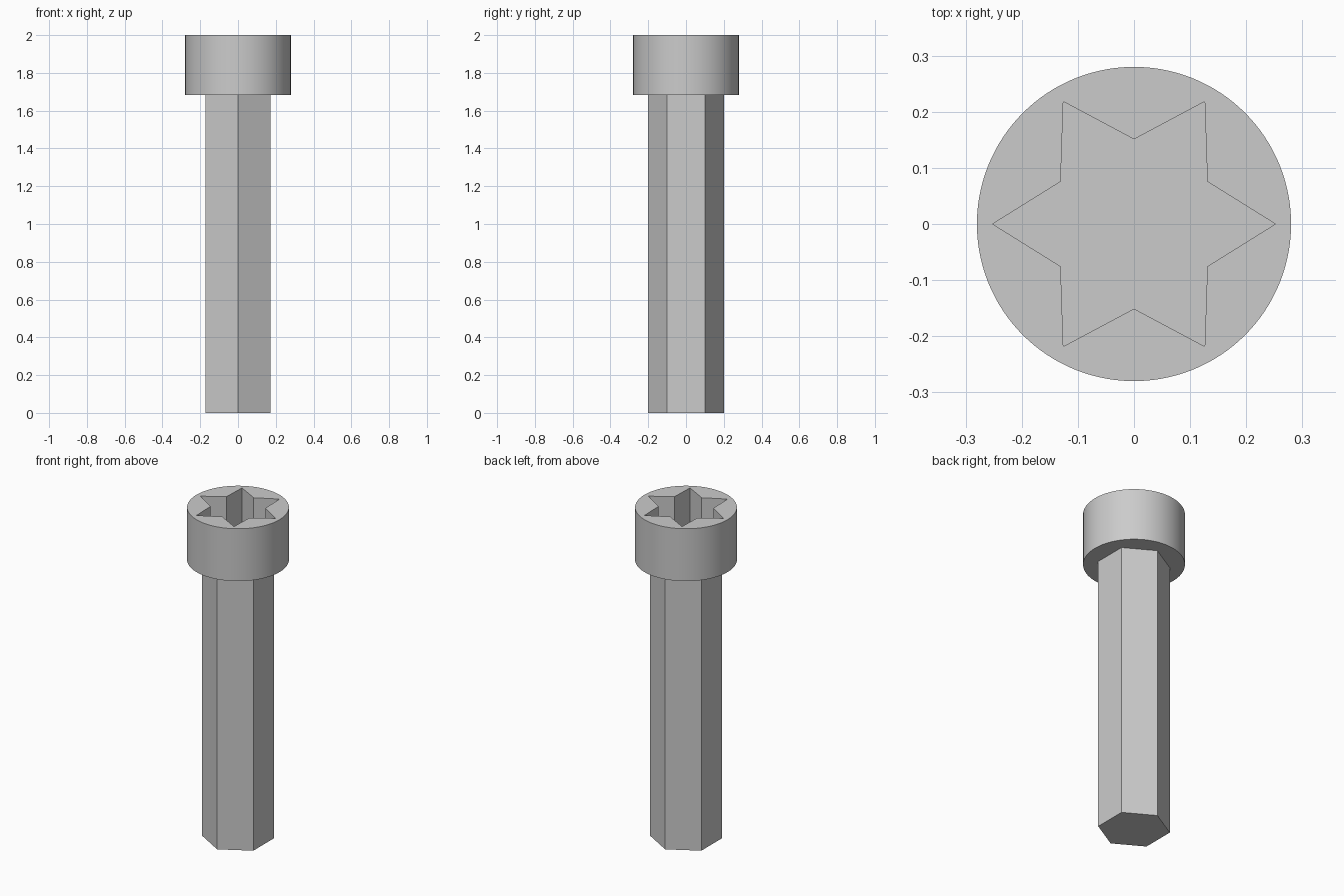
import bpy, bmesh
from math import cos, sin, pi, radians

cube = bpy.data.objects.get("Cube")
if cube:
    bpy.data.objects.remove(cube, do_unlink=True)

HEAD_BASE, TOP = 1.682, 2.0
SOCKET_DEPTH = 0.25

# Plain grey metal
steel = bpy.data.materials.new("grey_steel")
steel.use_nodes = True
grey = (0.6, 0.6, 0.6, 1)
steel.diffuse_color = grey
steel.node_tree.nodes["Principled BSDF"].inputs["Base Color"].default_value = grey


def prism(name, radii, count, z0, z1, turn=0.0):
    """Extrude a closed outline whose corner radii cycle through radii."""
    bm = bmesh.new()
    ring = []
    for i in range(count):
        a, r = 2 * pi * i / count + turn, radii[i % len(radii)]
        ring.append(bm.verts.new((r * cos(a), r * sin(a), z0)))
    base = bm.faces.new(ring)
    top = bmesh.ops.extrude_face_region(bm, geom=[base])["geom"]
    moved = [v for v in top if isinstance(v, bmesh.types.BMVert)]
    bmesh.ops.translate(bm, verts=moved, vec=(0, 0, z1 - z0))
    bmesh.ops.recalc_face_normals(bm, faces=bm.faces)
    mesh = bpy.data.meshes.new(name)
    bm.to_mesh(mesh)
    bm.free()
    mesh.materials.append(steel)
    obj = bpy.data.objects.new(name, mesh)
    bpy.context.collection.objects.link(obj)
    return obj


# Hexagonal shank with corners towards front and back
shank = prism("shank", [0.2], 6, 0, HEAD_BASE, pi / 2)

# Round head with a six-pointed star socket
head = prism("head", [0.28], 128, HEAD_BASE, TOP)
cutter = prism("socket_cutter", [0.252, 0.151], 12, TOP - SOCKET_DEPTH, TOP + 0.1)
cutter.hide_render = True
cut = head.modifiers.new("socket", 'BOOLEAN')
cut.operation = 'DIFFERENCE'
cut.solver = 'EXACT'
cut.object = cutter

bpy.ops.object.select_all(action='DESELECT')
head.select_set(True)
bpy.context.view_layer.objects.active = head
bpy.ops.object.modifier_apply(modifier=cut.name)
bpy.data.objects.remove(cutter, do_unlink=True)

# Smooth the round wall, keep rims and socket edges crisp
bpy.ops.object.shade_smooth_by_angle(angle=radians(30))
